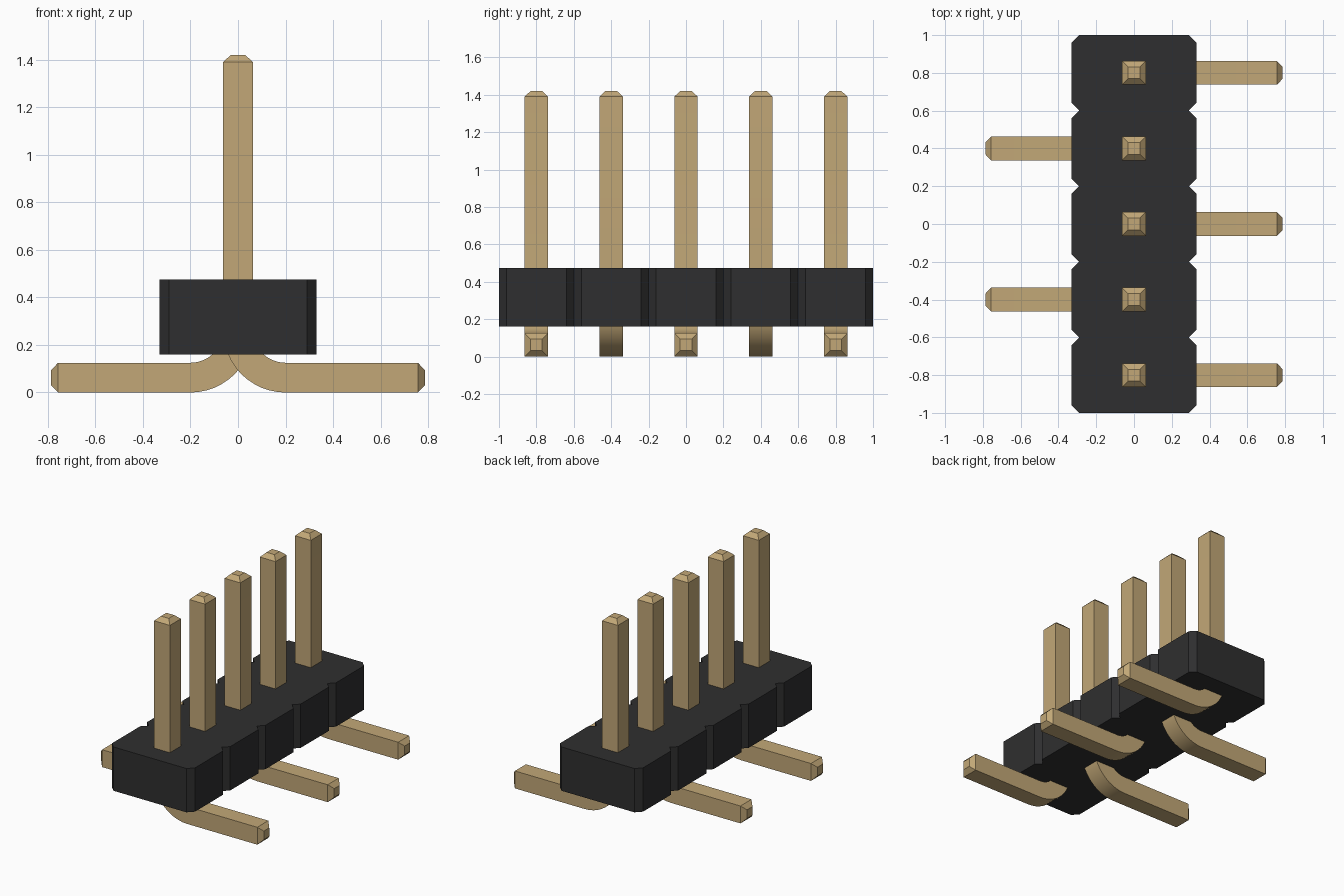
import bpy, bmesh, math
from mathutils import Vector

cube = bpy.data.objects.get("Cube")
if cube:
    bpy.data.objects.remove(cube, do_unlink=True)

COUNT, PITCH = 5, 0.4
HALF = 0.0625                 # half thickness of a pin
TIP, TIP_HALF = 0.03, 0.031   # length and half width of the pin's tapered tips
BODY_X, NOTCH = 0.33, 0.04
BODY_LOW, BODY_HIGH = 0.16, 0.475
PIN_TOP, LEG_END, BEND = 1.42, 0.787, 0.2


def material(name, rgb):
    mat = bpy.data.materials.new(name)
    mat.use_nodes = True
    mat.diffuse_color = (*rgb, 1)
    shader = mat.node_tree.nodes["Principled BSDF"]
    shader.inputs["Base Color"].default_value = (*rgb, 1)
    shader.inputs["Roughness"].default_value = 0.6
    return mat


def finish(bm, name, mat):
    bmesh.ops.recalc_face_normals(bm, faces=bm.faces)
    mesh = bpy.data.meshes.new(name)
    bm.to_mesh(mesh)
    bm.free()
    mesh.materials.append(mat)
    obj = bpy.data.objects.new(name, mesh)
    bpy.context.collection.objects.link(obj)
    return obj


def make_housing(mat):
    # One chamfered cell per pin; neighbouring chamfers form the notches
    side = [(BODY_X - NOTCH, -1)]
    for i in range(COUNT):
        y = -1 + i * PITCH
        side += [(BODY_X, y + NOTCH), (BODY_X, y + PITCH - NOTCH),
                 (BODY_X - NOTCH, y + PITCH)]
    outline = side + [(-x, y) for x, y in reversed(side)]
    bm = bmesh.new()
    base = bm.faces.new([bm.verts.new((x, y, BODY_LOW)) for x, y in outline])
    top = bmesh.ops.extrude_face_region(bm, geom=[base], use_keep_orig=True)
    bmesh.ops.translate(bm, vec=(0, 0, BODY_HIGH - BODY_LOW),
                        verts=[v for v in top["geom"] if isinstance(v, bmesh.types.BMVert)])
    return finish(bm, "housing", mat)


def make_pin(name, y, direction, mat):
    # Square section swept down the post, round the bend and out along the leg
    up, out = Vector((0, 0, 1)), Vector((direction, 0, 0))
    stations = [(up * PIN_TOP, out, TIP_HALF), (up * (PIN_TOP - TIP), out, HALF)]
    centre = out * BEND + up * (BEND + HALF)
    steps = 12
    for i in range(steps + 1):
        a = math.pi / 2 * i / steps
        inward = out * math.cos(a) + up * math.sin(a)
        stations.append((centre - inward * BEND, inward, HALF))
    stations += [(out * (LEG_END - TIP) + up * HALF, up, HALF),
                 (out * LEG_END + up * HALF, up, TIP_HALF)]
    bm = bmesh.new()
    rings = []
    for point, normal, h in stations:
        rings.append([bm.verts.new(point + normal * a * h + Vector((0, y + b * h, 0)))
                      for a, b in ((-1, -1), (1, -1), (1, 1), (-1, 1))])
    for r, s in zip(rings, rings[1:]):
        for k in range(4):
            n = (k + 1) % 4
            bm.faces.new((r[k], r[n], s[n], s[k]))
    bm.faces.new(rings[0])
    bm.faces.new(rings[-1])
    obj = finish(bm, name, mat)
    bpy.ops.object.select_all(action="DESELECT")
    obj.select_set(True)
    bpy.context.view_layer.objects.active = obj
    bpy.ops.object.shade_smooth_by_angle(angle=math.radians(25))
    return obj


black = material("black plastic", (0.028, 0.028, 0.029))
gold = material("dull gold", (0.54, 0.39, 0.185))

make_housing(black)

# Legs alternate between the two sides
for i in range(COUNT):
    make_pin(f"pin_{i + 1}", (i - (COUNT - 1) / 2) * PITCH, 1 if i % 2 == 0 else -1, gold)
